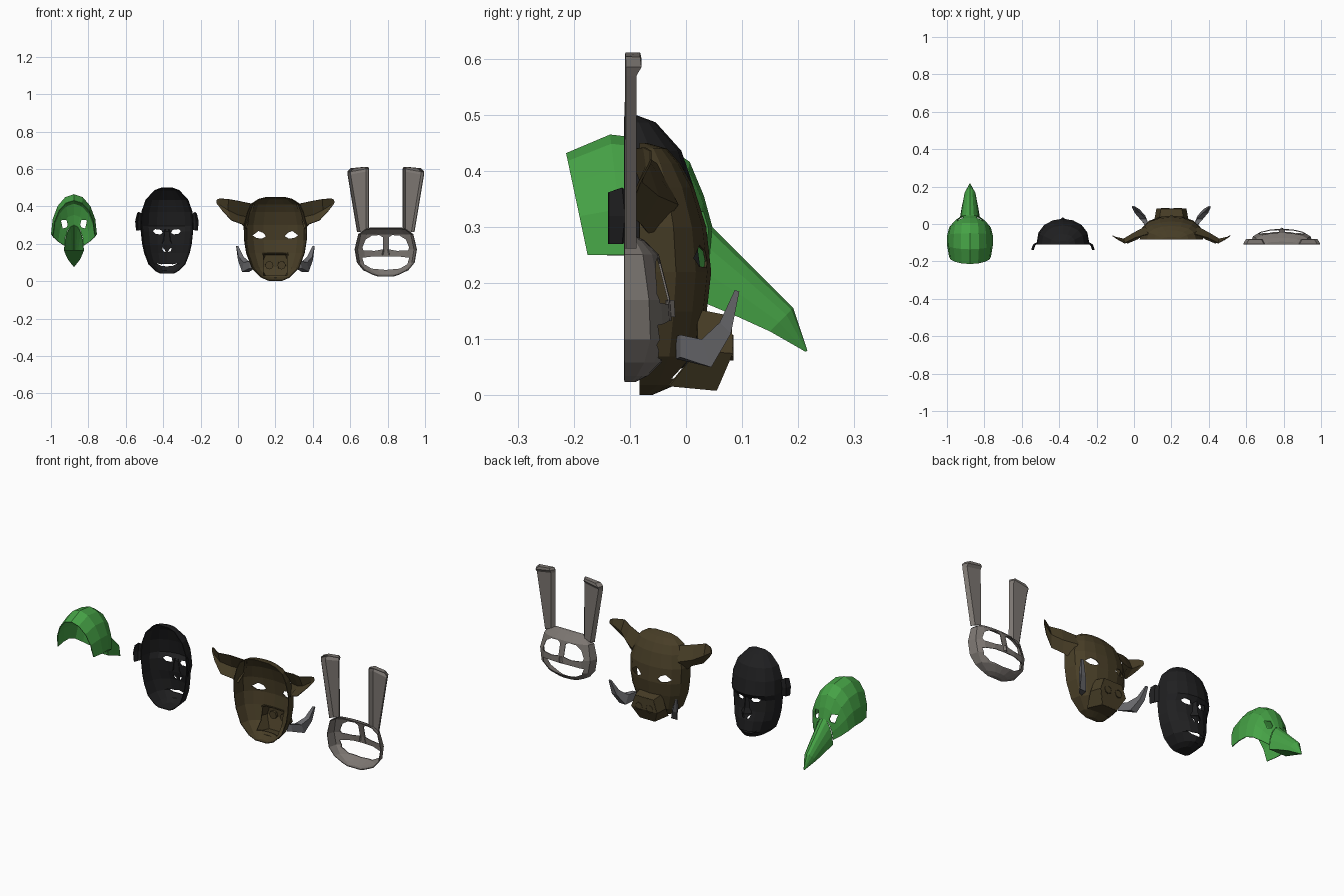
import bpy, bmesh
from math import sin, cos, pi


def paint(name, r, g, b):
    m = bpy.data.materials.new(name)
    m.diffuse_color = (r, g, b, 1)
    return m


GREEN = paint("green", .06, .36, .06)
BLACK = paint("black", .014, .014, .015)
BROWN = paint("brown", .065, .048, .02)
GREY = paint("warm_grey", .20, .18, .165)
TUSK = paint("tusk_grey", .14, .14, .15)


def make(name, bm, mat):
    bmesh.ops.recalc_face_normals(bm, faces=bm.faces)
    me = bpy.data.meshes.new(name)
    bm.to_mesh(me)
    bm.free()
    ob = bpy.data.objects.new(name, me)
    bpy.context.collection.objects.link(ob)
    if mat:
        me.materials.append(mat)
    return ob


def bridge(bm, a, b, closed):
    n = len(a)
    for i in range(n if closed else n - 1):
        j = (i + 1) % n
        bm.faces.new((a[i], a[j], b[j], b[i]))


def hole_cutter(polys):
    """Prisms along y; outlines on the right side are mirrored."""
    bm = bmesh.new()
    for poly in polys:
        for s in ((1, -1) if min(p[0] for p in poly) > 0 else (1,)):
            a, b = [[bm.verts.new((s * x, y, z)) for x, z in poly] for y in (-.4, .4)]
            bridge(bm, a, b, True)
            bm.faces.new(a)
            bm.faces.new(b)
    ob = make("hole_cutter", bm, None)
    ob.hide_render = True
    return ob


def loft(name, rings, cx, mat, closed=False, caps=(), thick=.004, holes=None, s=1):
    """Skin through the rings, thicken it, cut holes, place at cx."""
    bm = bmesh.new()
    vs = [[bm.verts.new((s * x, y, z)) for x, y, z in r] for r in rings]
    for a, b in zip(vs, vs[1:]):
        bridge(bm, a, b, closed)
    for c in caps:
        bm.faces.new(vs[c])
    ob = make(name, bm, mat)
    if thick:
        mod = ob.modifiers.new("thickness", 'SOLIDIFY')
        mod.thickness, mod.offset = thick, 0
    cutter = None
    if holes:
        cutter = hole_cutter(holes)
        mod = ob.modifiers.new("holes", 'BOOLEAN')
        mod.operation, mod.solver, mod.object = 'DIFFERENCE', 'EXACT', cutter
    bpy.context.view_layer.update()
    dg = bpy.context.evaluated_depsgraph_get()
    me = bpy.data.meshes.new_from_object(ob.evaluated_get(dg))
    ob.modifiers.clear()
    ob.data = me
    if cutter:
        bpy.data.objects.remove(cutter)
    ob.location.x = cx
    return ob


def face_rings(rows, yb, power, n=8):
    """Rows of (z, half width, front y) become arcs from edge to edge."""
    return [[(w * cos(pi * i / n), yb + (yf - yb) * max(0, sin(pi * i / n)) ** power, z)
             for i in range(n + 1)] for z, w, yf in rows]


def hoops(rows, n=8):
    """Rows of (apex y, apex z, base y, base z, half width) become arches."""
    return [[(w * cos(pi * i / n), by + (ay - by) * sin(pi * i / n),
              bz + (az - bz) * sin(pi * i / n)) for i in range(n + 1)]
            for ay, az, by, bz, w in rows]


# Bird mask: hood and hooked beak
BX = -.877
loft("bird_hood", hoops([(-.213, .43, -.175, .25, .11), (-.135, .463, -.11, .25, .121),
                         (-.05, .453, -.06, .25, .12), (.005, .415, -.02, .235, .11),
                         (.03, .355, .01, .212, .085), (.045, .30, .035, .19, .052)]),
     BX, GREEN, holes=[[(.033, .30), (.04, .328), (.07, .325), (.06, .282), (.04, .287)]])
loft("bird_beak", hoops([(.045, .30, .035, .165, .052), (.11, .235, .095, .14, .042),
                         (.19, .155, .15, .115, .03), (.215, .08, .213, .079, .002)]),
     BX, GREEN, closed=True, caps=(-1,), thick=.003)

# Ape mask: face, nose and ears
AX = -.38
loft("ape_face", face_rings([(.498, .03, -.09), (.485, .065, -.055), (.435, .112, -.01),
                             (.37, .135, .012), (.295, .14, .026), (.265, .138, .004),
                             (.20, .131, .008), (.15, .12, .022), (.09, .097, .028),
                             (.055, .06, .005), (.042, .035, -.03)], -.11, .8),
     AX, BLACK, caps=(0, -1), holes=[
         [(.022, .258), (.03, .274), (.062, .278), (.075, .268), (.06, .252), (.035, .25)],
         [(.006, .155), (.014, .172), (.026, .18), (.02, .16)],
         [(-.06, .096), (-.03, .09), (0, .093), (.03, .09), (.06, .096), (.03, .081),
          (0, .079), (-.03, .081)]])
loft("ape_nose", [[(-.012, .0, .275), (0, .018, .275), (.012, .0, .275)],
                  [(-.02, .0, .215), (0, .026, .215), (.02, .0, .215)],
                  [(-.035, .005, .187), (0, .036, .187), (.035, .005, .187)]],
     AX, BLACK, thick=.002)
for s, side in ((1, "right"), (-1, "left")):
    loft("ape_ear_" + side,
         [[(.138, -.1, .275), (.14, -.1, .32), (.135, -.1, .36)],
          [(.155, -.115, .27), (.158, -.11, .32), (.15, -.115, .37)],
          [(.163, -.138, .27), (.168, -.138, .32), (.158, -.138, .362)]],
         AX, BLACK, s=s)

# Boar mask: face, snout, nostrils, ears and tusks
PX = .2
loft("boar_face", face_rings([(.448, .05, -.07), (.438, .09, -.035), (.412, .13, -.012),
                              (.37, .15, .012), (.30, .168, .034), (.22, .166, .043),
                              (.15, .155, .035), (.07, .125, .02), (.02, .075, -.02),
                              (.003, .035, -.06)], -.083, .7),
     PX, BROWN, caps=(0, -1), holes=[
         [(.05, .24), (.065, .258), (.09, .268), (.122, .245), (.1, .23), (.07, .228)],
         [(-.063, .03), (.063, .03), (.063, .143), (-.063, .143)]])
loft("boar_snout", [[(.065, .02, .152), (.09, .02, .08), (.07, -.03, .018),
                     (-.07, -.03, .018), (-.09, .02, .08), (-.065, .02, .152)],
                    [(.055, .08, .14), (.078, .082, .075), (.045, .054, .01),
                     (-.045, .054, .01), (-.078, .082, .075), (-.055, .08, .14)]],
     PX, BROWN, closed=True)
loft("boar_snout_front", [[(-.055, .08, .14), (0, .08, .14), (.055, .08, .14)],
                          [(-.078, .082, .075), (0, .082, .075), (.078, .082, .075)],
                          [(-.045, .054, .01), (0, .054, .01), (.045, .054, .01)]],
     PX, BROWN, thick=.003)
for s, side in ((1, "right"), (-1, "left")):
    loft("boar_nostril_" + side,
         [[(.033 + .021 * cos(i * pi / 4), y, .085 + .021 * sin(i * pi / 4))
           for i in range(8)] for y in (.068, .085)],
         PX, BROWN, closed=True, caps=(0,), thick=.003, s=s)
    loft("boar_ear_" + side,
         [[(.155, -.06, .28), (.14, -.015, .34), (.11, -.05, .41)],
          [(.18, -.08, .305), (.205, -.05, .355), (.195, -.075, .428)],
          [(.235, -.103, .325), (.255, -.08, .38), (.25, -.103, .438)],
          [(.283, -.085, .375), (.3, -.07, .41), (.298, -.075, .442)],
          [(.312, -.065, .412), (.315, -.062, .42), (.312, -.063, .436)]],
         PX, BROWN, s=s)
    loft("boar_tusk_" + side,
         [[(.115, -.018, .065), (.115, -.018, .105), (.135, -.01, .108), (.14, -.01, .068)],
          [(.14, .045, .05), (.135, .028, .1), (.17, .028, .1), (.178, .045, .05)],
          [(.172, .08, .11), (.17, .06, .13), (.197, .06, .13), (.2, .08, .11)],
          [(.198, .095, .185), (.198, .087, .188), (.21, .087, .188), (.21, .095, .185)]],
         PX, TUSK, closed=True, caps=(0, -1), thick=0, s=s)

# Rabbit mask: face with big eyes and grin, channel-shaped ears
RX = .79
loft("rabbit_face", face_rings([(.284, .085, -.095), (.275, .112, -.075), (.25, .146, -.05),
                                (.17, .165, -.03), (.10, .153, -.025), (.06, .12, -.045),
                                (.036, .07, -.07), (.026, .04, -.09)], -.11, .65),
     RX, GREY, caps=(0, -1), holes=[
         [(.016, .17), (.016, .235), (.035, .246), (.075, .243), (.108, .222),
          (.125, .18), (.12, .165), (.06, .162)],
         [(-.126, .125), (-.06, .133), (.06, .133), (.126, .125), (.115, .09),
          (.075, .067), (0, .06), (-.075, .067), (-.115, .09)]])
loft("rabbit_nose", [[(-.014, -.036, .17), (0, -.022, .17), (.014, -.036, .17)],
                     [(-.02, -.034, .14), (0, -.02, .14), (.02, -.034, .14)]],
     RX, GREY, thick=.002)
for s, side in ((1, "right"), (-1, "left")):
    loft("rabbit_ear_" + side,
         [[(xo, -.108, z), (xo - .014, yf, z), (xi + .014, yf, z + dz), (xi, -.108, z + dz)]
          for xo, xi, z, dz, yf in ((.152, .09, .262, .015, -.09), (.203, .091, .57, .015, -.09),
                                    (.204, .091, .585, .015, -.081),
                                    (.188, .096, .602, .008, -.083))],
         RX, GREY, caps=(-1,), s=s)
